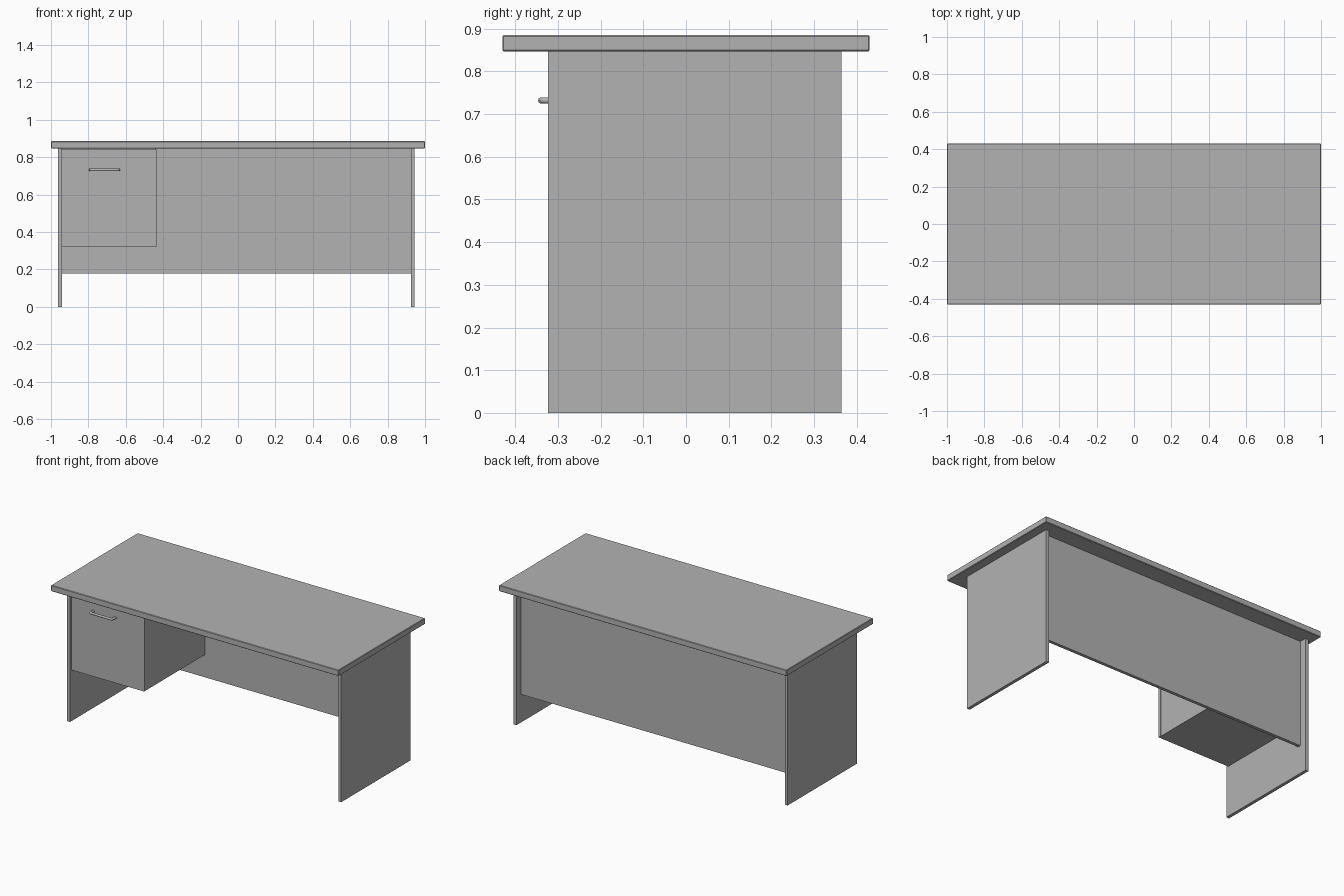
import bpy, bmesh
from math import radians
from mathutils import Vector

if "Cube" in bpy.data.objects:
    bpy.data.objects.remove(bpy.data.objects["Cube"], do_unlink=True)

grey = bpy.data.materials.new("light grey")
grey.use_nodes = True
grey.diffuse_color = (0.45, 0.45, 0.45, 1)
grey.node_tree.nodes["Principled BSDF"].inputs["Base Color"].default_value = (0.45, 0.45, 0.45, 1)


def board(name, low, high):
    """Flat-sided box between two opposite corners."""
    low, high = Vector(low), Vector(high)
    mesh = bpy.data.meshes.new(name)
    bm = bmesh.new()
    bmesh.ops.create_cube(bm, size=1)
    for v in bm.verts:
        v.co = v.co * (high - low) + (low + high) / 2
    bm.to_mesh(mesh)
    bm.free()
    mesh.materials.append(grey)
    obj = bpy.data.objects.new(name, mesh)
    bpy.context.collection.objects.link(obj)
    return obj


# Desktop with slightly eased edges
UNDER = 0.847
top = board("desktop", (-1, -0.43, UNDER), (1, 0.43, 0.885))
ease = top.modifiers.new("eased edges", 'BEVEL')
ease.width = 0.003
ease.segments = 1

# Side panels that stand on the floor
LEFT, RIGHT, THICK = -0.962, 0.944, 0.02
for name, x in (("side_panel_right", LEFT), ("side_panel_left", RIGHT - THICK)):
    board(name, (x, -0.323, 0), (x + THICK, 0.364, UNDER))

# Recessed back panel between the sides
INNER = LEFT + THICK
board("modesty_panel", (INNER, 0.3, 0.177), (RIGHT - THICK, 0.32, UNDER))

# Hanging cabinet and its door
FRONT, DOOR_BACK = -0.307, -0.29
board("cabinet", (INNER, DOOR_BACK, 0.32), (-0.438, 0.3, UNDER))
board("cabinet_door", (INNER, FRONT, 0.32), (-0.437, DOOR_BACK, 0.842))

# Rounded bar handle, bent back to the door at both ends
x0, x1, y, z, r = -0.79, -0.637, -0.339, 0.732, 0.0075
curve = bpy.data.curves.new("handle", 'CURVE')
curve.dimensions = '3D'
curve.bevel_depth = r
curve.bevel_resolution = 3
curve.use_fill_caps = True
path = [(x0, FRONT), (x0, y + 0.008), (x0 + 0.002, y + 0.002), (x0 + 0.008, y),
        (x1 - 0.008, y), (x1 - 0.002, y + 0.002), (x1, y + 0.008), (x1, FRONT)]
spline = curve.splines.new('POLY')
spline.points.add(len(path) - 1)
for point, (px, py) in zip(spline.points, path):
    point.co = (px, py, z, 1)
curve.materials.append(grey)
handle = bpy.data.objects.new("handle", curve)
bpy.context.collection.objects.link(handle)
bpy.ops.object.select_all(action='DESELECT')
handle.select_set(True)
bpy.context.view_layer.objects.active = handle
bpy.ops.object.convert(target='MESH')
bpy.ops.object.shade_smooth_by_angle(angle=radians(40))
